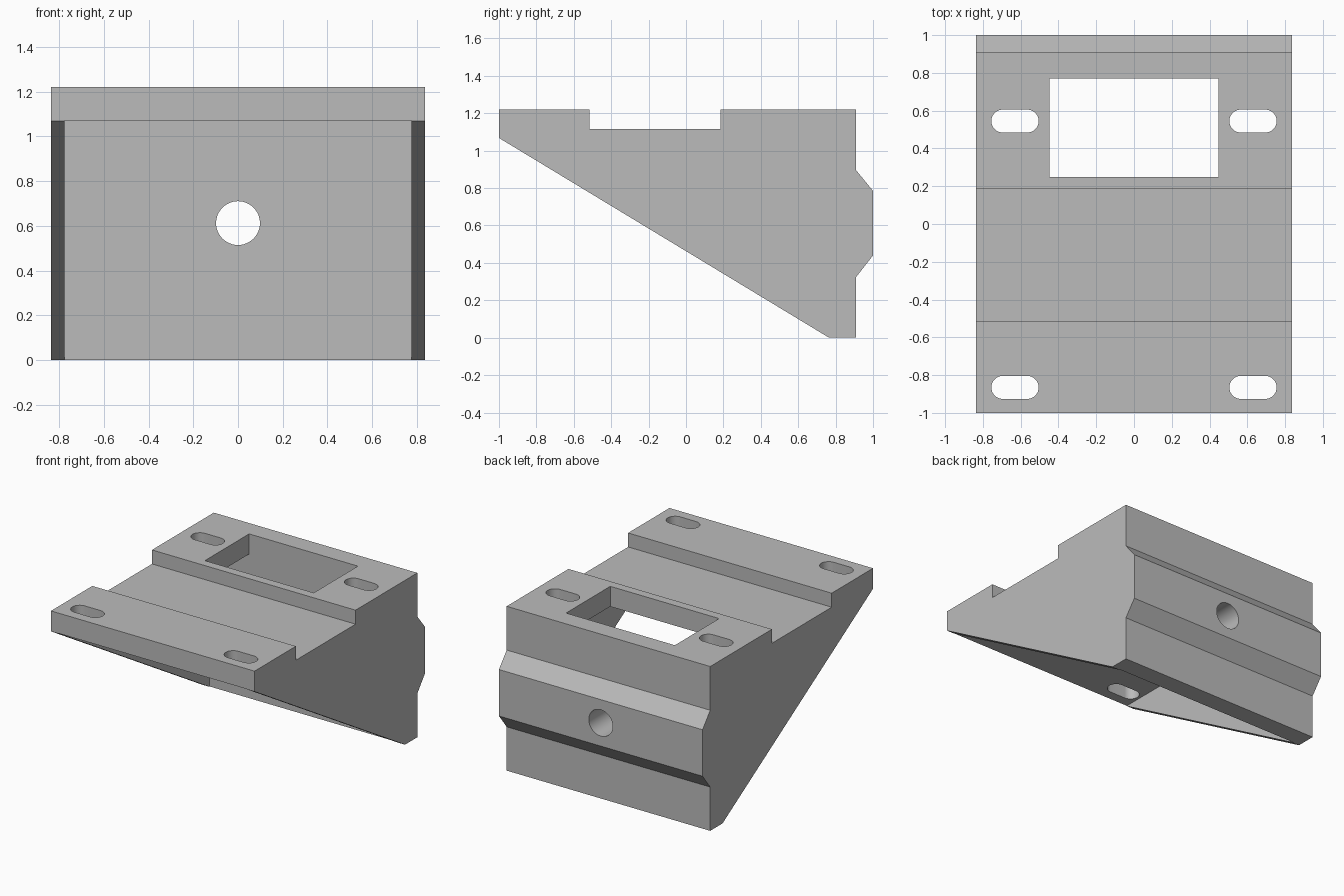
import bpy, bmesh
from math import sin, cos, pi, radians

cube = bpy.data.objects.get("Cube")
if cube:
    bpy.data.objects.remove(cube, do_unlink=True)

grey = bpy.data.materials.new("plain grey")
grey.use_nodes = True
colour = (0.5, 0.5, 0.5, 1)
grey.diffuse_color = colour
grey.node_tree.nodes["Principled BSDF"].inputs["Base Color"].default_value = colour


def prism(name, outline, axis, low, high):
    """Extrude a 2D outline along the given axis."""
    place = {"x": lambda a, b, t: (t, a, b),
             "y": lambda a, b, t: (a, t, b),
             "z": lambda a, b, t: (a, b, t)}[axis]
    bm = bmesh.new()
    ends = [[bm.verts.new(place(a, b, t)) for a, b in outline] for t in (low, high)]
    for ring in ends:
        bm.faces.new(ring)
    n = len(outline)
    for i in range(n):
        j = (i + 1) % n
        bm.faces.new((ends[0][i], ends[0][j], ends[1][j], ends[1][i]))
    bmesh.ops.recalc_face_normals(bm, faces=bm.faces)
    mesh = bpy.data.meshes.new(name)
    bm.to_mesh(mesh)
    bm.free()
    obj = bpy.data.objects.new(name, mesh)
    bpy.context.collection.objects.link(obj)
    mesh.materials.append(grey)
    return obj


def rect(a0, a1, b0, b1):
    return [(a0, b0), (a1, b0), (a1, b1), (a0, b1)]


def slot(cx, cy, half, radius, steps=24):
    """Stadium outline; a zero half length gives a circle."""
    pts = []
    for side, start in ((1, -pi / 2), (-1, pi / 2)):
        for i in range(steps + (1 if half else 0)):
            a = start + pi * i / steps
            pts.append((cx + side * half + radius * cos(a), cy + radius * sin(a)))
    return pts


# Wedge bracket: side profile with cross groove and rear ridge
profile = [(-1, 1.068), (0.765, 0), (0.91, 0), (0.91, 0.325), (1, 0.44),
           (1, 0.785), (0.91, 0.895), (0.91, 1.22), (0.185, 1.22),
           (0.185, 1.116), (-0.515, 1.116), (-0.515, 1.22), (-1, 1.22)]
bracket = prism("wedge_bracket", profile, "x", -0.836, 0.836)

# Hollow underside, plate window, rear bolt hole and mounting slots
cutters = [prism("hollow", rect(-0.775, 0.775, -1.5, 0.77), "z", -0.5, 1.07),
           prism("window", rect(-0.447, 0.447, 0.25, 0.769), "z", 0.9, 1.5),
           prism("bolt_hole", slot(0, 0.612, 0, 0.098), "y", 0.5, 1.3)]
for x in (-0.63, 0.63):
    for y in (-0.865, 0.545):
        cutters.append(prism("mounting_slot", slot(x, y, 0.064, 0.061), "z", 0.9, 1.5))

bpy.ops.object.select_all(action="DESELECT")
bpy.context.view_layer.objects.active = bracket
bracket.select_set(True)
for cutter in cutters:
    cutter.hide_render = True
    mod = bracket.modifiers.new(cutter.name, "BOOLEAN")
    mod.operation = "DIFFERENCE"
    mod.solver = "EXACT"
    mod.object = cutter
    bpy.ops.object.modifier_apply(modifier=mod.name)
    bpy.data.objects.remove(cutter, do_unlink=True)

bpy.ops.object.shade_smooth_by_angle(angle=radians(20))
